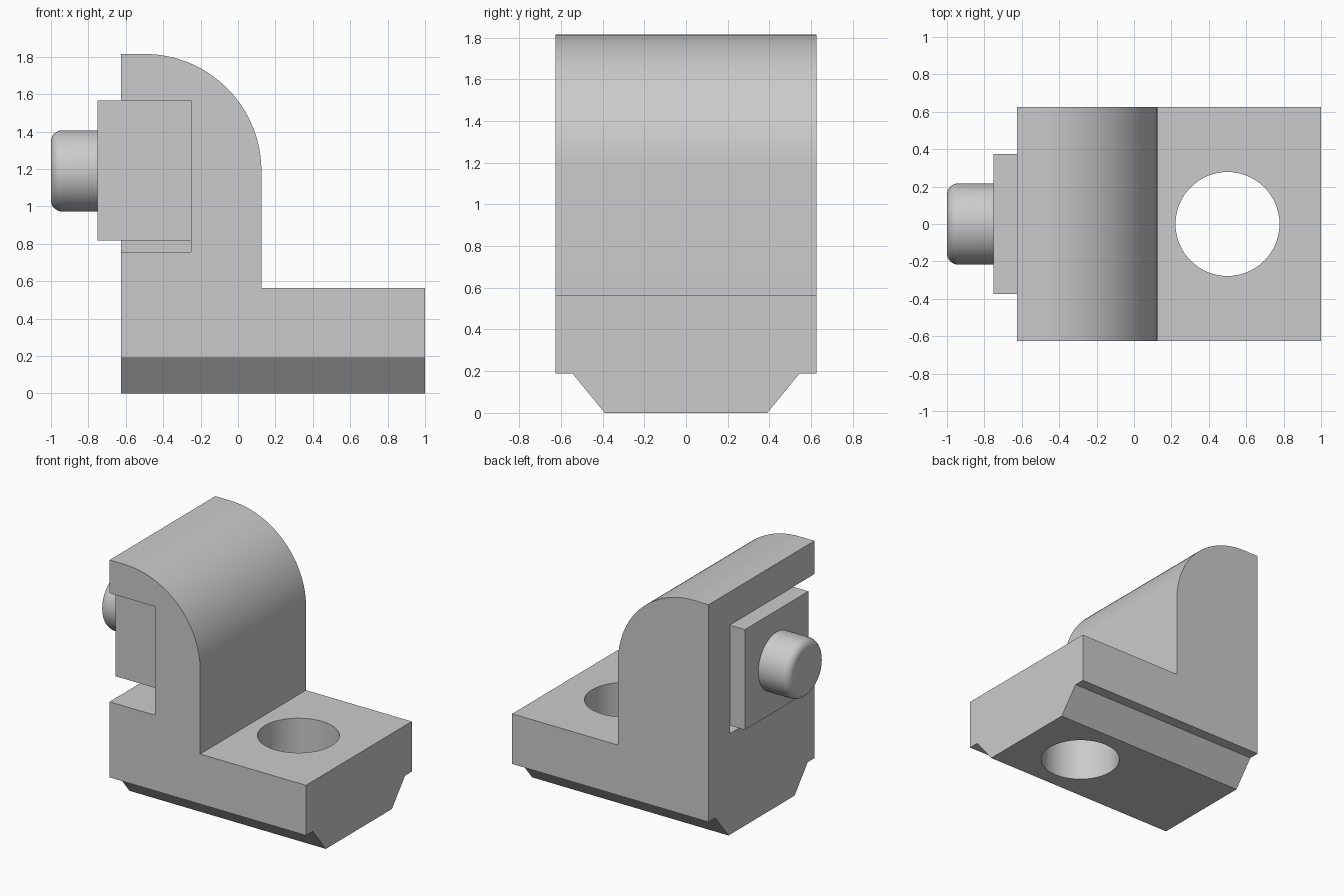
import bpy
import bmesh
import math
from mathutils import Vector

old = bpy.data.objects.get("Cube")
if old:
    bpy.data.objects.remove(old, do_unlink=True)

grey = bpy.data.materials.new("plain grey")
grey.use_nodes = True
colour = (0.6, 0.6, 0.6, 1)
grey.diffuse_color = colour
grey.node_tree.nodes["Principled BSDF"].inputs["Base Color"].default_value = colour


def add_object(name, bm):
    bmesh.ops.recalc_face_normals(bm, faces=bm.faces)
    mesh = bpy.data.meshes.new(name)
    bm.to_mesh(mesh)
    bm.free()
    mesh.materials.append(grey)
    obj = bpy.data.objects.new(name, mesh)
    bpy.context.collection.objects.link(obj)
    return obj


def prism(name, points, along):
    """Extrude a closed outline of 3D points by a vector."""
    bm = bmesh.new()
    face = bm.faces.new([bm.verts.new(p) for p in points])
    result = bmesh.ops.extrude_face_region(bm, geom=[face], use_keep_orig=True)
    moved = [v for v in result["geom"] if isinstance(v, bmesh.types.BMVert)]
    bmesh.ops.translate(bm, verts=moved, vec=Vector(along))
    return add_object(name, bm)


def box(name, x, y, z):
    outline = [(x[0], y[0], z[0]), (x[1], y[0], z[0]), (x[1], y[1], z[0]), (x[0], y[1], z[0])]
    return prism(name, outline, (0, 0, z[1] - z[0]))


def combine(target, tool, operation):
    """Apply a boolean and discard the tool."""
    bpy.context.view_layer.objects.active = target
    mod = target.modifiers.new("cut", 'BOOLEAN')
    mod.operation, mod.object, mod.solver = operation, tool, 'EXACT'
    bpy.ops.object.modifier_apply(modifier=mod.name)
    bpy.data.objects.remove(tool, do_unlink=True)


def smooth(obj):
    bpy.ops.object.select_all(action='DESELECT')
    obj.select_set(True)
    bpy.context.view_layer.objects.active = obj
    bpy.ops.object.shade_smooth_by_angle(angle=math.radians(30))


KNOB_Z = 1.19

# L-shaped bracket outline with a rounded upright
arc = [(-0.5 + 0.625 * math.cos(a), KNOB_Z + 0.625 * math.sin(a))
       for a in (math.pi / 2 * i / 32 for i in range(33))]
side = [(-0.625, 0), (1, 0), (1, 0.565), (0.125, 0.565)] + arc + [(-0.625, 1.815)]
body = prism("bracket_body", [(x, -1, z) for x, z in side], (0, 2, 0))

# End outline with tapered keel and side ledges
half = [(0.39, 0), (0.545, 0.19), (0.625, 0.19), (0.625, 2)]
end = half + [(-y, z) for y, z in reversed(half)]
combine(body, prism("end_outline", [(-2, y, z) for y, z in end], (4, 0, 0)), 'INTERSECT')

# Slot open to the front and right
combine(body, box("slot_cutter", (-1, -0.25), (-1, 0.375), (0.755, 1.567)), 'DIFFERENCE')

# Bolt hole through the foot
circle = [(0.5 + 0.278 * math.cos(a), 0.278 * math.sin(a), -0.5)
          for a in (math.tau * i / 64 for i in range(64))]
combine(body, prism("hole_cutter", circle, (0, 0, 2)), 'DIFFERENCE')
smooth(body)

# Square block seated in the slot
box("slot_block", (-0.75, -0.25), (-0.375, 0.375), (0.817, 1.567))

# Round button with a filleted rim
bpy.ops.mesh.primitive_cylinder_add(vertices=64, radius=0.217, depth=0.25,
                                    location=(-0.875, 0, KNOB_Z),
                                    rotation=(0, -math.pi / 2, 0))
knob = bpy.context.object
knob.name = "round_button"
knob.data.materials.append(grey)
bm = bmesh.new()
bm.from_mesh(knob.data)
rim = [e for e in bm.edges if all(v.co.z > 0 for v in e.verts)]
bmesh.ops.bevel(bm, geom=rim, offset=0.06, segments=8, profile=0.5, affect='EDGES')
bm.to_mesh(knob.data)
bm.free()
smooth(knob)
